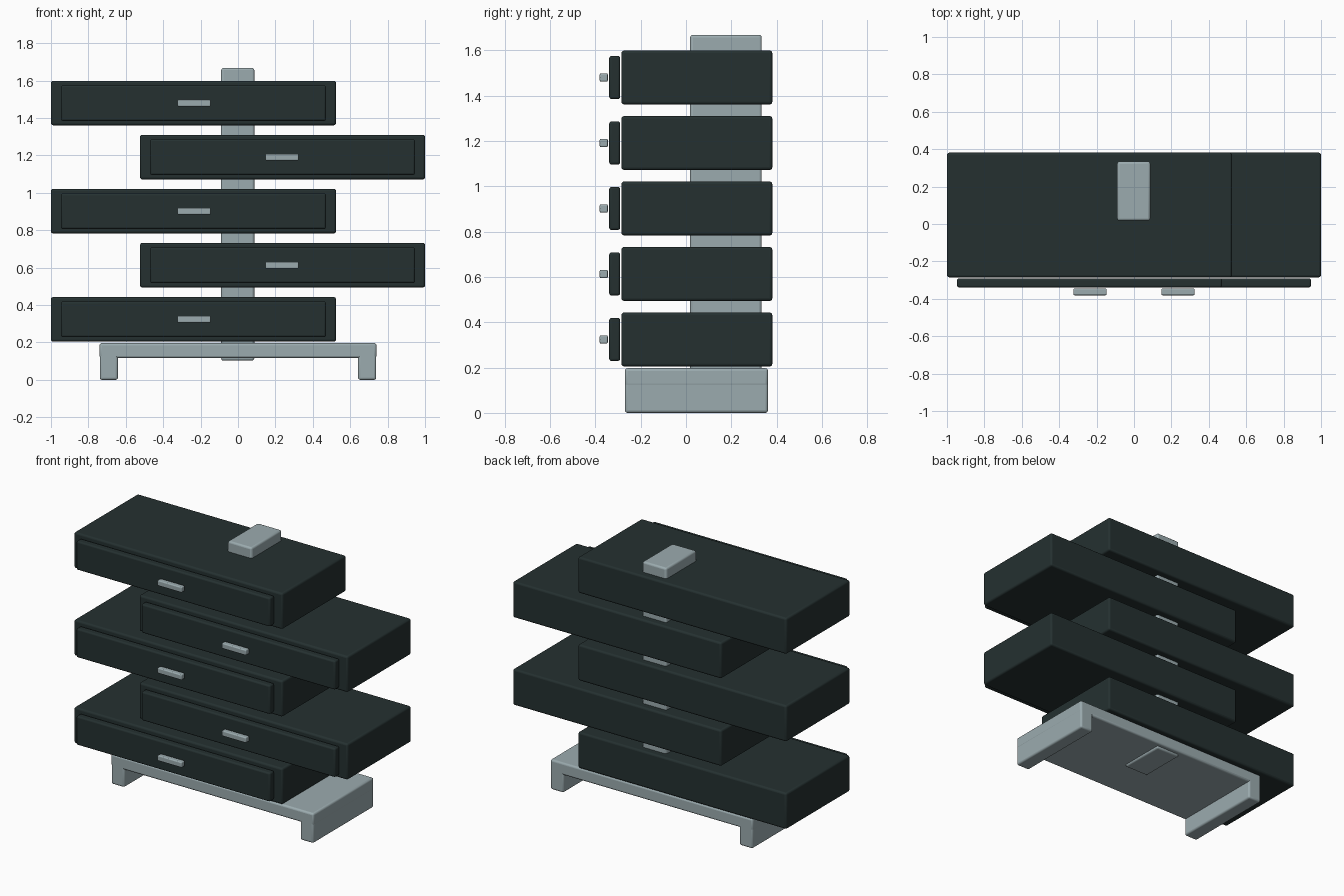
import bpy
import bmesh
import math
from mathutils import Vector

default = bpy.data.objects.get("Cube")
if default:
    bpy.data.objects.remove(default, do_unlink=True)


def make_material(name, rgb):
    mat = bpy.data.materials.new(name)
    mat.use_nodes = True
    colour = (*rgb, 1.0)
    mat.diffuse_color = colour
    mat.node_tree.nodes["Principled BSDF"].inputs["Base Color"].default_value = colour
    return mat


dark = make_material("dark green lacquer", (0.018, 0.030, 0.030))
grey = make_material("pale blue grey", (0.33, 0.41, 0.43))


def rounded_box(name, x, y, z, mat, radius):
    """Box spanning the given (low, high) ranges, with rounded edges."""
    low, high = (Vector(c) for c in zip(x, y, z))
    size = high - low
    mesh = bpy.data.meshes.new(name)
    bm = bmesh.new()
    bmesh.ops.create_cube(bm, size=1)
    bmesh.ops.scale(bm, vec=size, verts=bm.verts)
    bm.to_mesh(mesh)
    bm.free()
    obj = bpy.data.objects.new(name, mesh)
    obj.location = (low + high) / 2
    bpy.context.collection.objects.link(obj)
    mesh.materials.append(mat)
    bevel = obj.modifiers.new("rounded edges", "BEVEL")
    bevel.width = radius
    bevel.segments = 3
    bpy.ops.object.select_all(action="DESELECT")
    obj.select_set(True)
    bpy.context.view_layer.objects.active = obj
    bpy.ops.object.shade_smooth_by_angle(angle=math.radians(35))
    return obj


# Base: top slab with a full-depth runner on each side
rounded_box("base_slab", (-0.74, 0.74), (-0.27, 0.362), (0.117, 0.197), grey, 0.012)
for side, sign in (("left", 1), ("right", -1)):
    edges = sorted((sign * 0.642, sign * 0.739))
    rounded_box(side + "_base_runner", edges, (-0.27, 0.362), (0, 0.19), grey, 0.012)

# Column running through every drawer
rounded_box("column", (-0.09, 0.087), (0.018, 0.334), (0.103, 1.668), grey, 0.012)

# Five drawers, alternately shifted to each side
for i in range(5):
    shift = -0.238 if i % 2 == 0 else 0.238
    bottom = 0.205 + 0.289 * i
    mid = bottom + 0.119

    def around(centre, half):
        return (centre - half, centre + half)

    tag = f"_{i + 1}"
    rounded_box("drawer_case" + tag, around(shift, 0.762), (-0.285, 0.381),
                around(mid, 0.119), dark, 0.012)
    rounded_box("drawer_front" + tag, around(shift, 0.708), (-0.339, -0.291),
                around(mid, 0.095), dark, 0.01)
    rounded_box("drawer_handle" + tag, around(math.copysign(0.235, shift), 0.089),
                (-0.381, -0.345), around(mid, 0.018), grey, 0.006)
